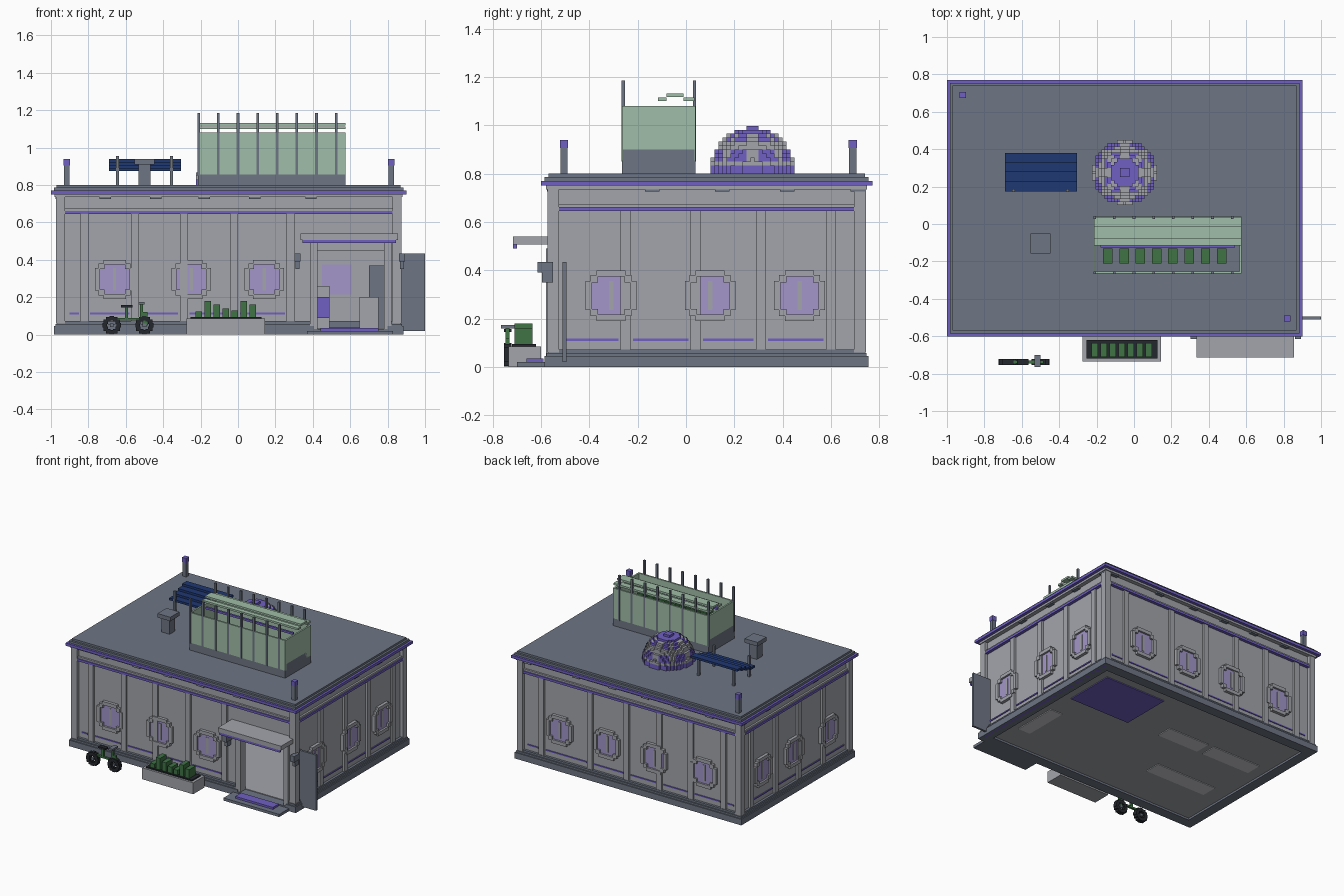
import bpy
import bmesh
import math
from mathutils import Matrix, Vector

cube = bpy.data.objects.get("Cube")
if cube:
    bpy.data.objects.remove(cube, do_unlink=True)


def make_material(name, red, green, blue):
    def to_linear(value):
        value /= 255
        return value / 12.92 if value < .04 else ((value + .055) / 1.055) ** 2.4
    material = bpy.data.materials.new(name)
    colour = (to_linear(red), to_linear(green), to_linear(blue), 1)
    material.use_nodes = True
    material.diffuse_color = colour
    material.node_tree.nodes["Principled BSDF"].inputs["Base Color"].default_value = colour
    return material


wall_grey = make_material("wall grey", 163, 165, 171)
slate = make_material("slate", 110, 118, 132)
purple = make_material("purple", 112, 96, 196)
glass = make_material("lavender glass", 162, 150, 200)
pale_green = make_material("pale green", 160, 190, 168)
leaf_green = make_material("leaf green", 62, 115, 68)
navy = make_material("navy", 32, 56, 115)
black = make_material("black", 36, 39, 45)
pale_grey = make_material("pale grey", 205, 207, 211)

parts = {}


def box(name, material, x, y, z):
    """Add a box, given by its extents along each axis, to the named part."""
    mesh, slots = parts.setdefault(name, (bmesh.new(), []))
    if material not in slots:
        slots.append(material)
    spans = [sorted(span) for span in (x, y, z)]
    centre = Vector([(low + high) / 2 for low, high in spans])
    size = [high - low for low, high in spans]
    matrix = Matrix.Translation(centre) @ Matrix.Diagonal((*size, 1))
    made = bmesh.ops.create_cube(mesh, size=1, matrix=matrix)
    for face in {face for vert in made["verts"] for face in vert.link_faces}:
        face.material_index = slots.index(material)


def around(centre, half):
    return (centre - half, centre + half)


# Building centre and half sizes of the wall block
MID_X, MID_Y, HALF_X, HALF_Y = -.05, .085, .9, .635
DOOR = (.405, .8)


def slab(name, material, grow, z):
    box(name, material, around(MID_X, HALF_X + grow), around(MID_Y, HALF_Y + grow), z)


def on_wall(side, name, material, along, z, depth):
    """Add a box on one wall: span along it, height span, span outwards from its face."""
    if side in ("front", "back"):
        sign = -1 if side == "front" else 1
        box(name, material, along, [MID_Y + sign * (HALF_Y + d) for d in depth], z)
    else:
        sign = -1 if side == "left" else 1
        box(name, material, [MID_X + sign * (HALF_X + d) for d in depth], along, z)


# Walls, plinth, trims, pilasters and windows
sides = {
    "front": ((-.66, -.25, .14), (-.82, -.55, -.29, -.02, .28)),
    "back": ((-.66, -.25, .14, .53), (-.82, -.55, -.29, -.02, .28, .68)),
    "left": ((-.31, .1, .47), (-.25, .04, .31, .6)),
    "right": ((-.31, .1, .47), (-.25, .04, .31, .6)),
}
for side, (windows, pilasters) in sides.items():
    along_x = side in ("front", "back")
    low, high = around(MID_X, HALF_X) if along_x else around(MID_Y, HALF_Y)
    runs = [(low, DOOR[0]), (DOOR[1], high)] if side == "front" else [(low, high)]
    for run in runs:
        on_wall(side, "walls", wall_grey, run, (.03, .74), (-.03, 0))
        for reach, z in ((.035, (0, .045)), (.027, (.045, .058)), (.018, (.058, .072))):
            ends = (run[0] - reach * (run[0] == low), run[1] + reach * (run[1] == high))
            on_wall(side, "plinth", slate, ends, z, (-.04, reach))
    if side == "front":
        on_wall(side, "walls", wall_grey, DOOR, (.46, .74), (-.03, 0))
        box("plinth", slate, DOOR, (-.585, -.51), (0, .03))
    # Frieze bands
    on_wall(side, "purple_band", purple, (low + .02, high - .02), (.645, .662), (0, .022))
    on_wall(side, "upper_band", wall_grey, (low, high), (.662, .675), (0, .014))
    # Pilasters with narrow purple skirting in the bays between them
    for u in pilasters:
        on_wall(side, "pilasters", wall_grey, around(u, .021), (.07, .645), (0, .015))
        on_wall(side, "eave_lamps", slate, around(u + .11, .03), (.725, .737), (0, .025))
    stops = [low + .02, *pilasters, .37 if side == "front" else high - .02]
    for start, end in zip(stops, stops[1:]):
        if end - start > .1:
            on_wall(side, "skirting", purple, (start + .03, end - .03), (.108, .117), (0, .006))
    # Stepped octagonal windows
    for u in windows:
        mid = .295
        on_wall(side, "window_glass", glass, around(u, .08), around(mid, .08), (-.034, .008))
        on_wall(side, "window_mullions", wall_grey, around(u, .009), around(mid, .06), (.008, .012))
        for s in (-1, 1):
            on_wall(side, "window_frames", wall_grey,
                    around(u + s * .092, .013), around(mid, .06), (0, .022))
            on_wall(side, "window_frames", wall_grey,
                    around(u, .06), around(mid + s * .092, .013), (0, .022))
            for t in (-1, 1):
                on_wall(side, "window_frames", wall_grey,
                        around(u + s * .07, .015), around(mid + t * .07, .015), (0, .022))

# Corner posts
for sx in (-1, 1):
    for sy in (-1, 1):
        box("corner_posts", wall_grey, around(MID_X + sx * (HALF_X + .0), .024),
            around(MID_Y + sy * (HALF_Y + .0), .024), (.06, .74))

# Roof
slab("cornice", wall_grey, .03, (.735, .75))
slab("roof_trim", purple, .051, (.75, .77))
slab("roof", slate, .035, (.77, .786))
slab("roof", slate, .02, (.786, .8))
for x, y in ((-.915, .69), (.82, -.505)):
    box("roof_beacons", slate, around(x, .015), around(y, .015), (.8, .905))
    box("roof_beacons", purple, around(x, .017), around(y, .017), (.905, .94))

# Floor, rug and furniture
slab("floor", wall_grey, -.03, (.015, .035))
box("rug", purple, (.24, .74), (.22, .6), (.035, .042))
box("rug_base", purple, (.24, .74), (.22, .6), (.008, .015))
box("edge_strip", purple, (.845, .87), around(MID_Y, HALF_Y), (-.0, -.002 + .004))
for x, y, half_x, half_y in ((.7, -.15, .05, .17), (-.2, .28, .17, .06),
                             (-.62, .28, .2, .06), (-.53, -.14, .25, .06)):
    box("furniture_bases", pale_grey, around(x, half_x), around(y, half_y), (.01, .016))
    box("furniture", wall_grey, around(x, half_x), around(y, half_y), (.035, .2))
box("chair", purple, (.41, .49), (.1, .18), (.09, .2))
box("chair", wall_grey, (.41, .49), (.17, .19), (.035, .26))
box("cabinet", slate, (.7, .78), (.3, .4), (.035, .37))

# Doorway, open door, canopy and step
for x in DOOR:
    box("door_frame", wall_grey, around(x, .02), (-.58, -.52), (.03, .49))
box("door_frame", wall_grey, DOOR, (-.57, -.52), (.45, .49))
box("open_door", slate, (.845, 1), around(-.503, .008), (.02, .435))
box("canopy", wall_grey, (.335, .855), (-.715, -.55), (.507, .54))
box("canopy_trim", purple, (.345, .845), (-.715, -.7), (.49, .507))
for x in (.318, .877):
    box("door_lamps", slate, around(x, .017), (-.615, -.55), (.39, .435))
    box("door_lamps", slate, around(x, .011), (-.595, -.55), (.35, .39))
box("door_step", slate, (.37, .83), (-.7, -.58), (0, .02))
box("door_mat", purple, (.44, .75), (-.66, -.59), (.02, .035))

# Rooftop greenhouse
GH_X, GH_Y = (-.215, .575), (-.265, .04)
box("greenhouse_base", slate, GH_X, GH_Y, (.8, .855))
box("greenhouse_soil", slate, GH_X, (-.26, .035), (.855, .9))
for y in GH_Y:
    box("greenhouse_walls", pale_green, GH_X, (y, y + math.copysign(.012, -y)), (.855, 1.08))
for x in GH_X:
    box("greenhouse_walls", pale_green, (x, x + math.copysign(.012, -x)), GH_Y, (.855, 1.08))
for y, z in (((-.115, -.08), 1.1), ((-.08, -.01), 1.118), ((-.01, .035), 1.1)):
    box("greenhouse_roof", pale_green, GH_X, y, (z, z + .014))
box("greenhouse_lamp", purple, (-.18, .54), (-.125, -.11), (1.06, 1.075))
for i in range(8):
    x = -.21 + i * .105
    for y in (-.26, .035):
        box("greenhouse_posts", slate, around(x, .007), around(y, .007), (.85, 1.185))
    x = -.14 + i * .087
    box("greenhouse_plants", leaf_green, around(x, .025), (-.21, -.13), (.9, 1))

# Stepped dome built from cells, keeping only the outer shell
CELL, RADIUS = .0165, 10.4


def in_dome(i, j, k):
    return i * i + j * j + (k * .93) ** 2 < RADIUS ** 2 and k < 12


for k in range(12):
    for i in range(-10, 11):
        for j in range(-10, 11):
            inner = all(in_dome(i + a, j + b, k + c) for a, b, c in
                        ((1, 0, 0), (-1, 0, 0), (0, 1, 0), (0, -1, 0), (0, 0, 1)))
            if in_dome(i, j, k) and not inner:
                rib = min(abs(i), abs(j), abs(abs(i) - abs(j))) < 2
                banded = k < 2 or k > 9 or (k not in (2, 6, 7) and not rib)
                box("dome", purple if banded else wall_grey,
                    around(-.05 + i * CELL, CELL / 2), around(.275 + j * CELL, CELL / 2),
                    (.8 + k * CELL, .8 + (k + 1) * CELL))

# Solar panel in rising strips on legs
for i in range(4):
    y, z = .175 + i * .051, .876 + i * .016
    box("solar_panel", navy, (-.69, -.305), (y, y + .052), (z, z + .016))
for x in (-.645, -.355):
    box("solar_legs", slate, around(x, .008), (.17, .186), (.8, .955))
    box("solar_legs", slate, around(x, .008), (.35, .366), (.8, .93))

# Roof vent
box("roof_vent", slate, around(-.5, .033), around(-.105, .033), (.8, .91))
box("roof_vent", slate, around(-.5, .053), around(-.105, .053), (.91, .94))

# Planter
box("planter", wall_grey, (-.275, .145), (-.735, -.6), (0, .085))
box("planter_soil", black, (-.255, .125), (-.72, -.62), (.085, .094))
for i, top in enumerate((.125, .18, .16, .14, .13, .18, .16)):
    box("planter_plants", leaf_green, around(-.21 + i * .048, .017), (-.71, -.635), (.09, top))

# Bicycle with stepped wheels
for x in (-.675, -.5):
    for i in range(12):
        angle = math.radians(i * 30)
        box("bicycle_wheels", black, around(x + .037 * math.cos(angle), .012),
            around(-.738, .016), around(.05 + .037 * math.sin(angle), .012))
    box("bicycle_hubs", slate, around(x, .01), around(-.738, .014), around(.05, .01))
box("bicycle_frame", leaf_green, (-.675, -.5), around(-.738, .008), (.075, .088))
for x, top in ((-.595, .15), (-.515, .16)):
    box("bicycle_frame", leaf_green, around(x, .008), around(-.738, .008), (.085, top))
box("bicycle_frame", leaf_green, (-.51, -.485), around(-.738, .008), (.05, .12))
box("bicycle_seat", black, around(-.595, .03), around(-.738, .015), (.145, .158))
box("bicycle_handlebar", slate, around(-.515, .016), (-.765, -.7), (.16, .174))

# Turn every collected part into an object
for name, (mesh, slots) in parts.items():
    data = bpy.data.meshes.new(name)
    mesh.to_mesh(data)
    mesh.free()
    for material in slots:
        data.materials.append(material)
    bpy.context.scene.collection.objects.link(bpy.data.objects.new(name, data))
